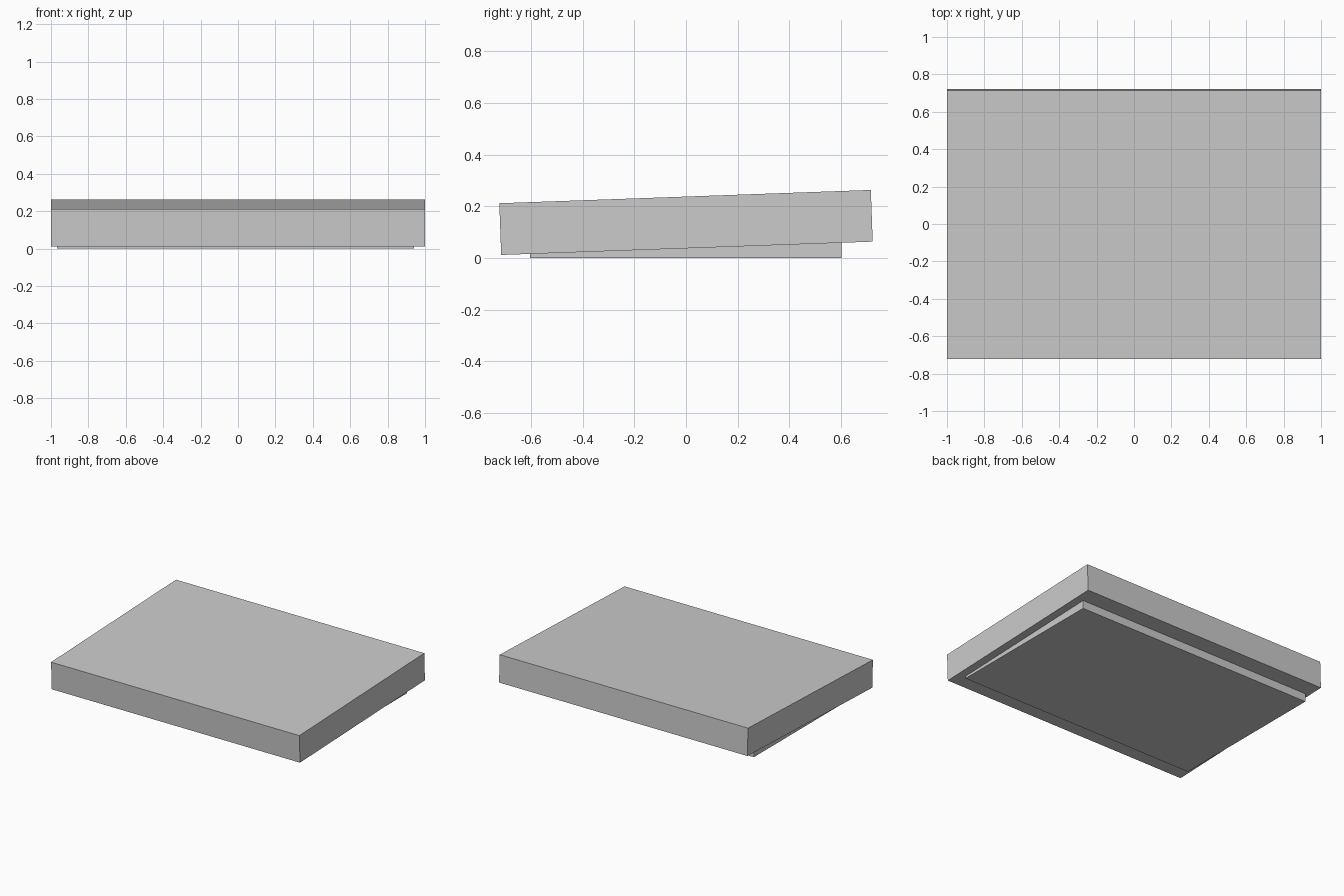
import bpy, math

if "Cube" in bpy.data.objects:
    bpy.data.objects.remove(bpy.data.objects["Cube"])


def box(name, size, centre, tilt=0.0):
    """Add a named box, tilted about the x axis."""
    bpy.ops.mesh.primitive_cube_add(size=1, location=centre, rotation=(tilt, 0, 0))
    ob = bpy.context.object
    ob.name = name
    ob.scale = size
    bpy.ops.object.transform_apply(location=False, rotation=False, scale=True)
    return ob


# Thick slab, rising slightly toward the back
box("tilted_slab", (2.0, 1.438, 0.2), (0, 0, 0.1375), math.radians(2.05))

# Flat plinth under it, its top buried in the slab
box("base_plinth", (1.91, 1.205, 0.07), (-0.013, -0.001, 0.035))
